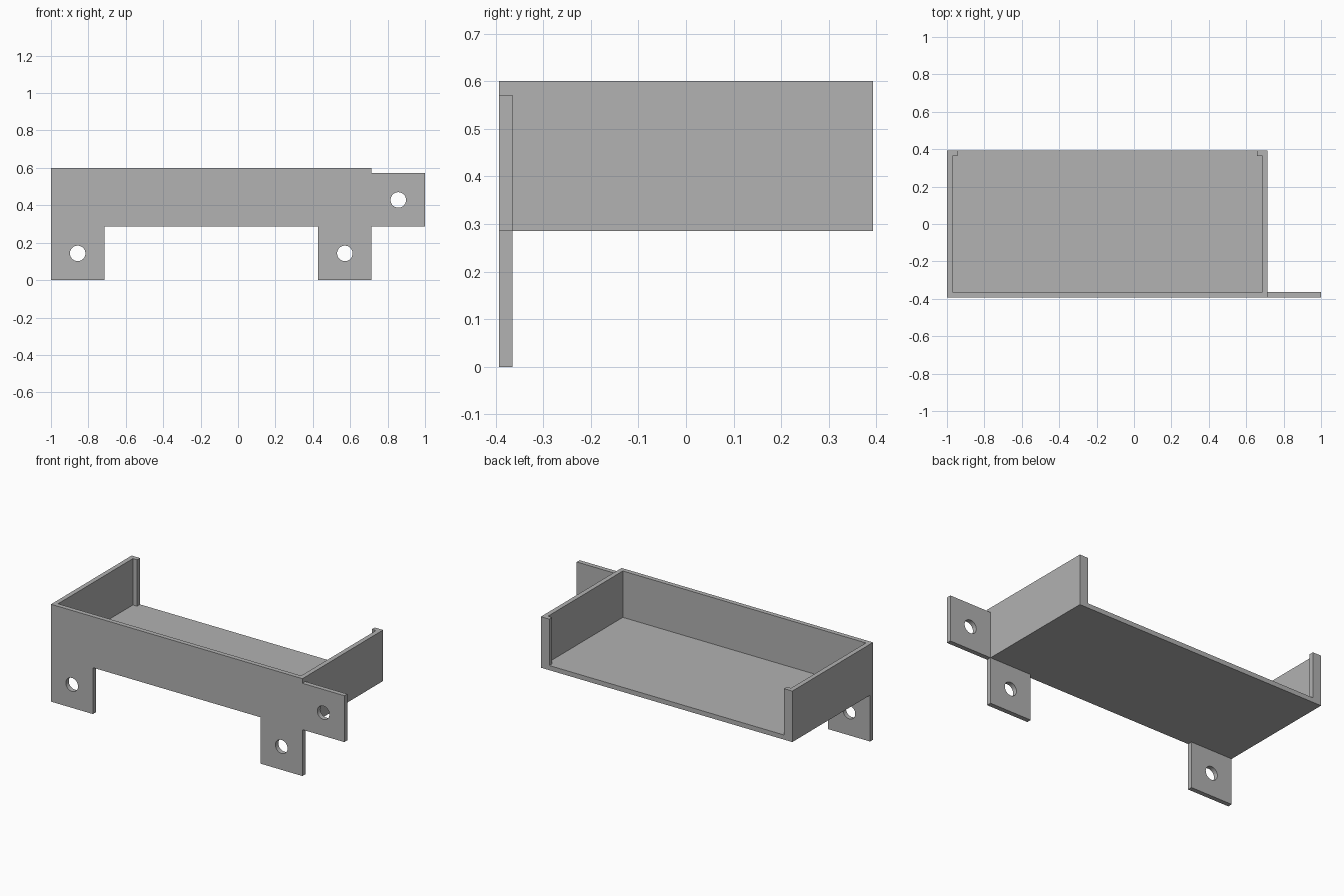
import bpy
import bmesh
from mathutils import Matrix, Vector

cube = bpy.data.objects.get("Cube")
if cube:
    bpy.data.objects.remove(cube, do_unlink=True)

U = 2 / 70            # sheet thickness, the unit of every size
LEFT, RIGHT = -35 * U, 25 * U
FRONT, BACK = -13.75 * U, 13.75 * U
BASE, TOP = 10 * U, 21 * U

grey = bpy.data.materials.new("plain grey")
grey.use_nodes = True
colour = (0.445, 0.445, 0.445, 1)
grey.diffuse_color = colour
grey.node_tree.nodes["Principled BSDF"].inputs["Base Color"].default_value = colour


def add_object(name, bm):
    bmesh.ops.recalc_face_normals(bm, faces=bm.faces)
    mesh = bpy.data.meshes.new(name)
    bm.to_mesh(mesh)
    bm.free()
    mesh.materials.append(grey)
    obj = bpy.data.objects.new(name, mesh)
    bpy.context.collection.objects.link(obj)
    return obj


def extrude(name, points, offset):
    """Extrude a closed outline along an offset."""
    bm = bmesh.new()
    face = bm.faces.new([bm.verts.new(p) for p in points])
    result = bmesh.ops.extrude_face_region(bm, geom=[face], use_keep_orig=True)
    verts = [v for v in result["geom"] if isinstance(v, bmesh.types.BMVert)]
    bmesh.ops.translate(bm, verts=verts, vec=Vector(offset))
    return add_object(name, bm)


# Front panel with two legs and a side ear
outline = [(-35, 0), (-25, 0), (-25, 10), (15, 10), (15, 0), (25, 0),
           (25, 10), (35, 10), (35, 20), (25, 20), (25, 21), (-35, 21)]
panel = extrude("front_panel", [(x * U, FRONT, z * U) for x, z in outline], (0, U, 0))

# Screw holes through each tab
bm = bmesh.new()
for x, z in [(-30, 5), (20, 5), (30, 15)]:
    place = Matrix.Translation((x * U, FRONT + U / 2, z * U)) @ Matrix.Rotation(1.5708, 4, "X")
    bmesh.ops.create_cone(bm, cap_ends=True, segments=48, radius1=1.45 * U,
                          radius2=1.45 * U, depth=4 * U, matrix=place)
cutter = add_object("hole_cutter", bm)
cutter.hide_render = True
holes = panel.modifiers.new("screw holes", "BOOLEAN")
holes.operation = "DIFFERENCE"
holes.solver = "EXACT"
holes.object = cutter
bpy.context.view_layer.objects.active = panel
bpy.ops.object.modifier_apply(modifier=holes.name)
bpy.data.objects.remove(cutter, do_unlink=True)

# Tray floor
inner = FRONT + U
extrude("tray_floor", [(LEFT, inner, BASE), (RIGHT, inner, BASE),
                       (RIGHT, BACK, BASE), (LEFT, BACK, BASE)], (0, 0, U))

# Side walls, each with a small lip turned inwards at the back
for name, x, d in [("right_wall", LEFT, U), ("left_wall", RIGHT, -U)]:
    wall = [(x, inner), (x + d, inner), (x + d, BACK - U),
            (x + 2 * d, BACK - U), (x + 2 * d, BACK), (x, BACK)]
    extrude(name, [(px, py, BASE + U) for px, py in wall], (0, 0, TOP - BASE - U))
